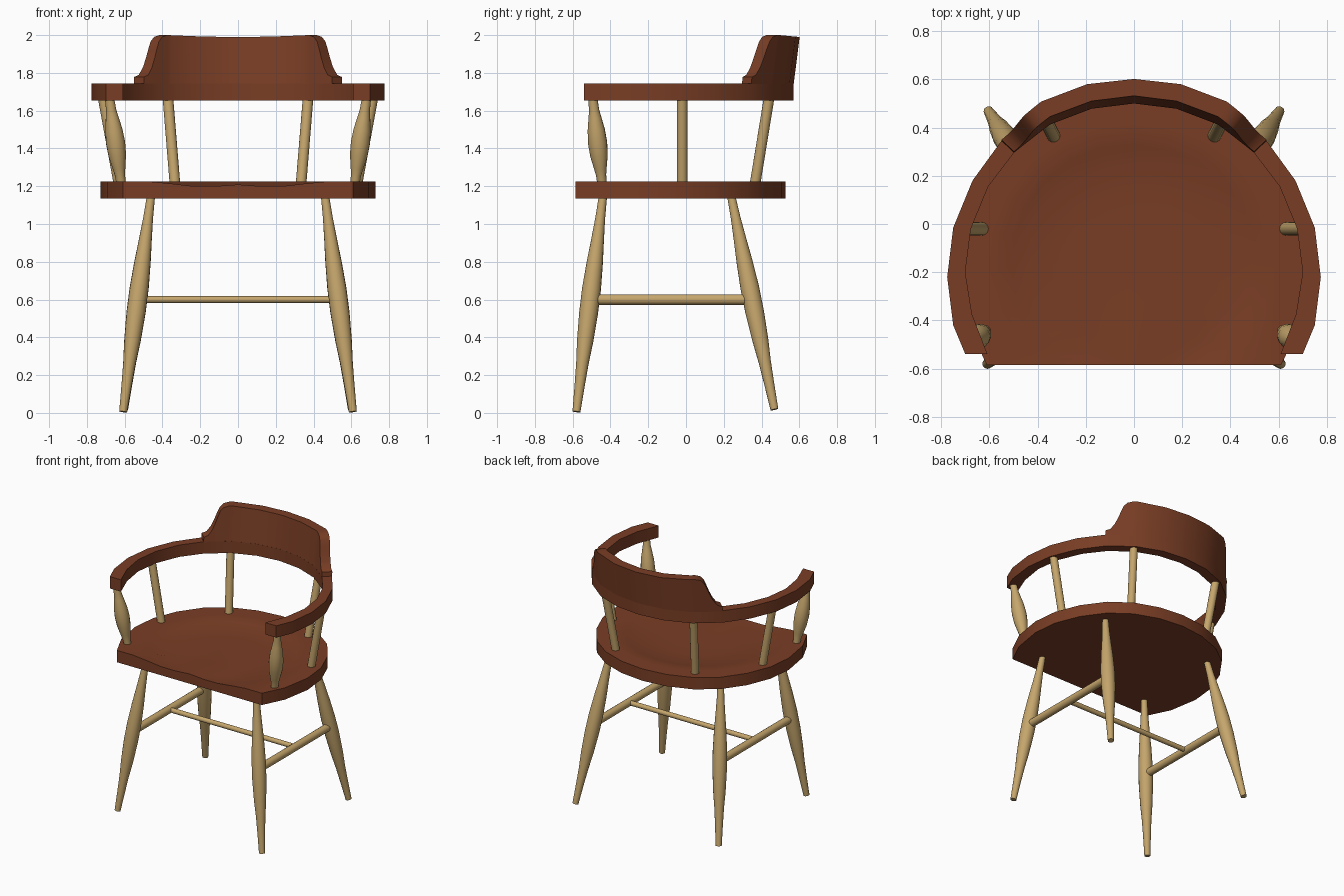
import bpy, bmesh, math
from mathutils import Vector

if "Cube" in bpy.data.objects:
    bpy.data.objects.remove(bpy.data.objects["Cube"])


def material(name, rgb):
    m = bpy.data.materials.new(name)
    m.diffuse_color = (*rgb, 1)
    m.use_nodes = True
    m.node_tree.nodes["Principled BSDF"].inputs["Base Color"].default_value = m.diffuse_color
    return m


BROWN = material("brown wood", (0.19, 0.047, 0.018))
TAN = material("pale wood", (0.56, 0.38, 0.15))


def finish(bm, name, mat, mirror=False, angle=35):
    bmesh.ops.recalc_face_normals(bm, faces=bm.faces)
    me = bpy.data.meshes.new(name)
    bm.to_mesh(me)
    bm.free()
    me.materials.append(mat)
    ob = bpy.data.objects.new(name, me)
    bpy.context.collection.objects.link(ob)
    bpy.ops.object.select_all(action='DESELECT')
    ob.select_set(True)
    bpy.context.view_layer.objects.active = ob
    bpy.ops.object.shade_smooth_by_angle(angle=math.radians(angle))
    if mirror:
        ob.modifiers.new("mirror", 'MIRROR').use_mirror_merge = False
    return ob


def bridge(bm, a, b):
    for i in range(len(a)):
        j = (i + 1) % len(a)
        bm.faces.new((a[i], a[j], b[j], b[i]))


def turned(name, p0, p1, profile, mirror=True, sides=16):
    """Turned rod from p0 to p1; profile is a list of (fraction, radius)."""
    p0, p1 = Vector(p0), Vector(p1)
    rot = (p1 - p0).to_track_quat('Z', 'Y')
    bm = bmesh.new()
    rings = []
    for t, r in profile:
        c = p0.lerp(p1, t)
        rings.append([bm.verts.new(c + rot @ Vector((r * math.cos(a), r * math.sin(a), 0)))
                      for a in (2 * math.pi * i / sides for i in range(sides))])
    for a, b in zip(rings, rings[1:]):
        bridge(bm, a, b)
    bm.faces.new(rings[0])
    bm.faces.new(rings[-1])
    return finish(bm, name, TAN, mirror)


def sweep(name, sections):
    """Skin a list of four-point cross-sections into a closed bar."""
    bm = bmesh.new()
    rings = [[bm.verts.new(p) for p in s] for s in sections]
    for a, b in zip(rings, rings[1:]):
        bridge(bm, a, b)
    bm.faces.new(rings[0])
    bm.faces.new(rings[-1])
    return finish(bm, name, BROWN)


def mirrored(half):
    """Right half, ending on x = 0, continued round to the left."""
    return half + [(-x, y) for x, y in reversed(half[:-1])]


def interp(table, x):
    for (x0, y0), (x1, y1) in zip(table, table[1:]):
        if x0 >= x >= x1:
            return y0 + (y1 - y0) * (x0 - x) / (x0 - x1)
    return table[-1][1]


# Seat: rounded slab with a dished top
side = [(0.61, -0.585), (0.69, -0.42), (0.727, -0.2), (0.707, -0.01), (0.635, 0.17),
        (0.52, 0.33), (0.37, 0.44), (0.19, 0.505), (0, 0.527)]
outline = mirrored(side) + [(x, -0.585) for x in
                            (-0.47, -0.36, -0.24, -0.12, 0, 0.12, 0.24, 0.36, 0.47)]


def seat_z(x, y):
    r2 = (x / 0.58) ** 2 + ((y + 0.2) / 0.57) ** 2
    dish = 0.03 * min(1, max(0, (1 - r2) * 2.2))
    front = min(1, max(0, (-y - 0.25) / 0.33))
    return 1.225 - dish + 0.014 * front * math.exp(-(x / 0.12) ** 2)


bm = bmesh.new()
rings = [[bm.verts.new((x, y, 1.135)) for x, y in outline]]
for s in (1, 0.92, 0.84, 0.78, 0.7, 0.6, 0.4, 0.2):
    pts = [(x * s, -0.15 + (y + 0.15) * s) for x, y in outline]
    rings.append([bm.verts.new((x, y, seat_z(x, y))) for x, y in pts])
for a, b in zip(rings, rings[1:]):
    bridge(bm, a, b)
bm.faces.new(rings[0])
bm.faces.new(rings[-1])
finish(bm, "seat", BROWN)

# Arm rail: faceted horseshoe
outer = [(0.70, -0.54), (0.75, -0.42), (0.775, -0.22), (0.75, -0.015), (0.67, 0.18),
         (0.55, 0.345), (0.385, 0.475), (0.195, 0.548), (0, 0.57)]
inner = [(0.608, -0.54), (0.672, -0.375), (0.70, -0.2), (0.677, -0.02), (0.605, 0.155),
         (0.497, 0.297), (0.35, 0.412), (0.177, 0.478), (0, 0.50)]
sweep("arm_rail", [[(*o, 1.655), (*o, 1.745), (*i, 1.745), (*i, 1.655)]
                   for o, i in zip(mirrored(outer), mirrored(inner))])

# Backrest: crest on the rail, leaning back, with scooped shoulders
shoulder = [(0.55, 1.778), (0.525, 1.79), (0.503, 1.83), (0.487, 1.88), (0.475, 1.925),
            (0.463, 1.965), (0.445, 1.99), (0.415, 2.0), (0.385, 1.999), (0.195, 1.992), (0, 1.99)]
half = []
for x, z in shoulder:
    xi = x * 0.905
    lean = 0.033 * (z - 1.745) / 0.255
    yo, yi = interp(outer, x), interp(inner, xi)
    half.append([(x, yo, 1.74), (x, yo + lean, z), (xi, yi + lean, z), (xi, yi, 1.74)])
sweep("backrest", half + [[(-x, y, z) for x, y, z in s] for s in reversed(half[:-1])])

# Legs: splayed, swelling in the middle
leg = [(0, 0.021), (0.12, 0.027), (0.22, 0.033), (0.32, 0.043), (0.45, 0.05), (0.56, 0.05),
       (0.68, 0.043), (0.78, 0.034), (0.88, 0.026), (1, 0.021)]
turned("front_leg", (0.608, -0.58, 0.006), (0.458, -0.437, 1.17), leg)
turned("back_leg", (0.603, 0.468, 0.018), (0.458, 0.235, 1.17), leg)

# Stretchers
turned("side_stretcher", (0.532, -0.5, 0.6), (0.532, 0.345, 0.6), [(0, 0.028), (1, 0.028)])
turned("cross_stretcher", (-0.53, -0.07, 0.6), (0.53, -0.07, 0.6), [(0, 0.018), (1, 0.018)], False)

# Arm supports
post = [(0, 0.025), (0.12, 0.027), (0.2, 0.034), (0.34, 0.047), (0.48, 0.051), (0.62, 0.046),
        (0.76, 0.034), (0.84, 0.027), (1, 0.024)]
rod = [(0, 0.028), (1, 0.028)]
turned("arm_post", (0.617, -0.443, 1.2), (0.682, -0.495, 1.68), post)
turned("side_spindle", (0.628, -0.02, 1.2), (0.716, -0.02, 1.68), rod)
turned("back_spindle", (0.332, 0.362, 1.19), (0.372, 0.442, 1.68), rod)
